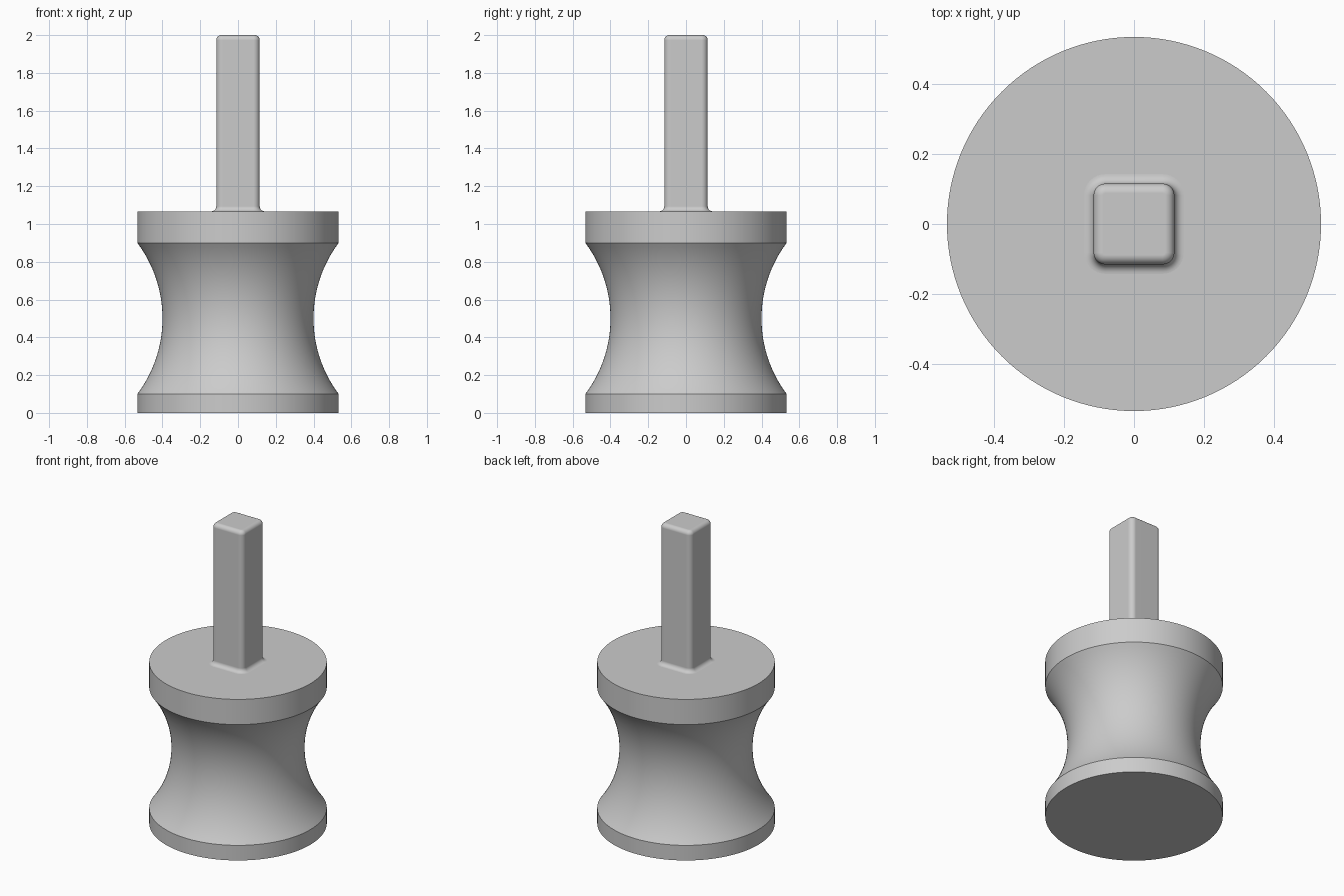
import bpy, bmesh, math

cube = bpy.data.objects.get("Cube")
if cube:
    bpy.data.objects.remove(cube, do_unlink=True)

grey = bpy.data.materials.new("plain_grey")
grey.use_nodes = True
colour = (0.6, 0.6, 0.6, 1)
grey.diffuse_color = colour
grey.node_tree.nodes["Principled BSDF"].inputs["Base Color"].default_value = colour


def loft(name, rings):
    """Skin a stack of equal-length closed rings and cap both ends."""
    bm = bmesh.new()
    loops = [[bm.verts.new(p) for p in ring] for ring in rings]
    n = len(loops[0])
    for low, high in zip(loops, loops[1:]):
        for i in range(n):
            j = (i + 1) % n
            bm.faces.new((low[i], low[j], high[j], high[i]))
    bm.faces.new(loops[0][::-1])
    bm.faces.new(loops[-1])
    mesh = bpy.data.meshes.new(name)
    bm.to_mesh(mesh)
    bm.free()
    mesh.materials.append(grey)
    obj = bpy.data.objects.new(name, mesh)
    bpy.context.collection.objects.link(obj)
    bpy.ops.object.select_all(action='DESELECT')
    obj.select_set(True)
    bpy.context.view_layer.objects.active = obj
    bpy.ops.object.shade_smooth_by_angle(angle=math.radians(30))
    weighted = obj.modifiers.new("flat_sides", 'WEIGHTED_NORMAL')
    weighted.keep_sharp = True
    return obj


def circle(radius, z, count=128):
    angles = [math.tau * i / count for i in range(count)]
    return [(radius * math.cos(a), radius * math.sin(a), z) for a in angles]


def rounded_square(half, radius, z, steps=8):
    points = []
    for quarter in range(4):
        mid = math.pi / 4 + quarter * math.pi / 2
        cx = math.copysign(half - radius, math.cos(mid))
        cy = math.copysign(half - radius, math.sin(mid))
        for i in range(steps + 1):
            a = (quarter + i / steps) * math.pi / 2
            points.append((cx + radius * math.cos(a), cy + radius * math.sin(a), z))
    return points


# Spool body: two straight rims joined by a concave circular waist
RIM, TOP = 0.533, 1.067
ARC, MIDDLE = 0.667, 0.5
sweep = math.asin(0.4 / ARC)
profile = [(RIM, 0)]
for i in range(33):
    a = sweep * (i / 16 - 1)
    profile.append((RIM + ARC * (math.cos(sweep) - math.cos(a)), MIDDLE + ARC * math.sin(a)))
profile.append((RIM, TOP))
loft("spool_body", [circle(r, z) for r, z in profile])

# Square shaft: flared fillet at the foot, rounded corners and top edge
HALF, CORNER, FILLET = 0.115, 0.033, 0.027
sections = [(FILLET, TOP - 0.01)]
quarter_turn = [math.pi / 2 * i / 8 for i in range(9)]
for a in quarter_turn:
    sections.append((FILLET * (1 - math.sin(a)), TOP + FILLET * (1 - math.cos(a))))
for a in quarter_turn:
    sections.append((FILLET * (math.cos(a) - 1), 2 - FILLET * (1 - math.sin(a))))
loft("square_shaft", [rounded_square(HALF + d, CORNER + d, z) for d, z in sections])
